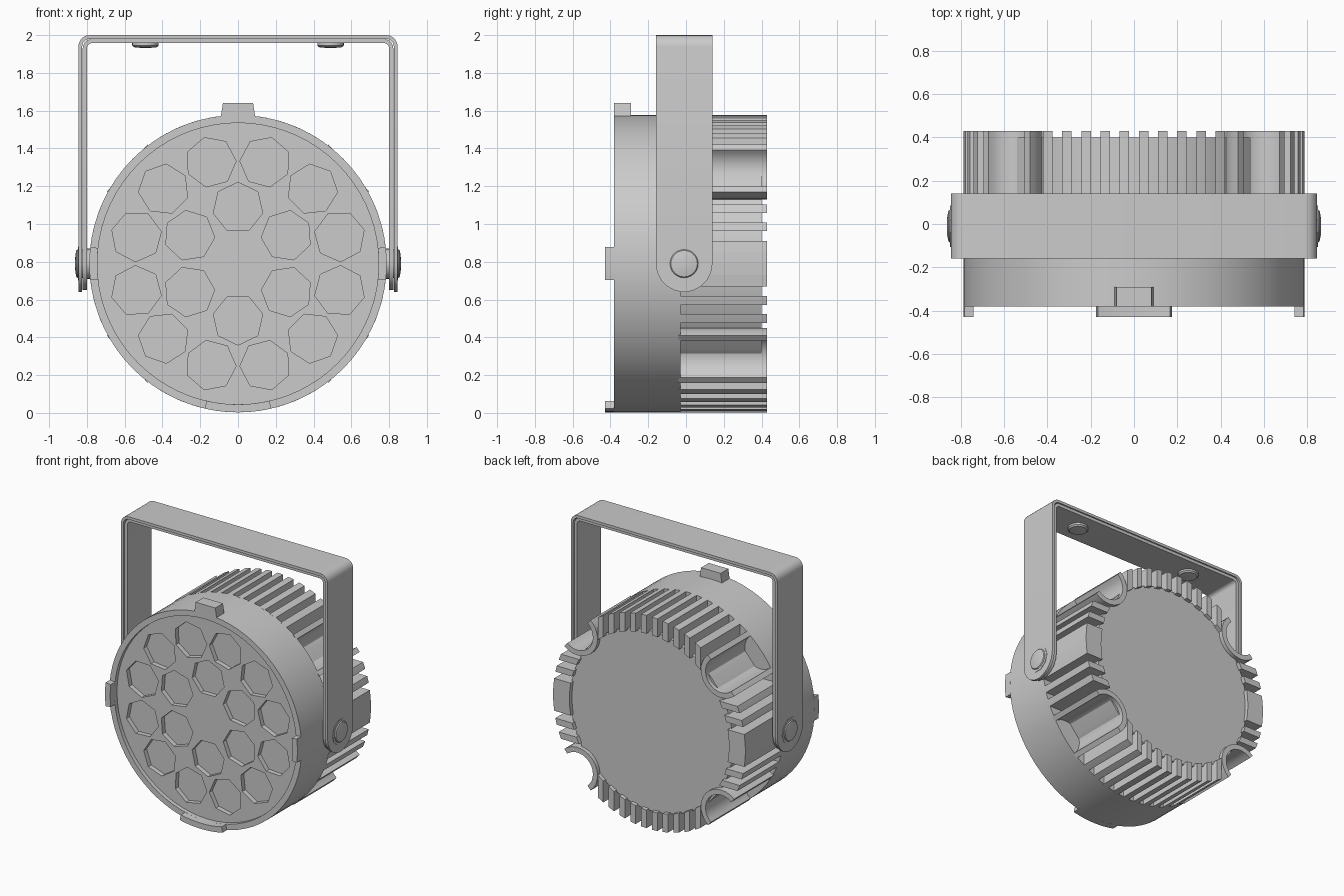
import bpy, bmesh
from math import sin, cos, pi, sqrt, radians, hypot
from mathutils import Vector

if "Cube" in bpy.data.objects:
    bpy.data.objects.remove(bpy.data.objects["Cube"])

CZ, R, CORE = 0.79, 0.787, 0.665   # lamp centre height, rim radius, heat sink core radius


def finish(name, bm, smooth=False):
    bmesh.ops.recalc_face_normals(bm, faces=bm.faces)
    me = bpy.data.meshes.new(name)
    bm.to_mesh(me)
    bm.free()
    ob = bpy.data.objects.new(name, me)
    bpy.context.collection.objects.link(ob)
    bpy.ops.object.select_all(action='DESELECT')
    ob.select_set(True)
    bpy.context.view_layer.objects.active = ob
    if smooth:
        bpy.ops.object.shade_smooth_by_angle(angle=radians(30))
    return ob


def loft(bm, loops):
    """Skin a list of closed loops and cap both ends."""
    vs = [[bm.verts.new(p) for p in lp] for lp in loops]
    for a, b in zip(vs, vs[1:]):
        for i in range(len(a)):
            j = (i + 1) % len(a)
            bm.faces.new((a[i], a[j], b[j], b[i]))
    bm.faces.new(vs[0])
    bm.faces.new(vs[-1])


def prism(bm, pts, y0, y1):
    """Extrude an outline (x, z relative to the lamp centre) along y."""
    loft(bm, [[(x, y, CZ + z) for x, z in pts] for y in (y0, y1)])


def lathe(name, profile, origin, axis, n=32):
    """Revolve (radius, offset) pairs about axis 0, 1 or 2."""
    u, v = [Vector([k == i for k in range(3)]) for i in range(3) if i != axis]
    w = Vector([k == axis for k in range(3)])
    o, bm = Vector(origin), bmesh.new()
    loft(bm, [[o + w * t + r * (u * cos(2 * pi * i / n) + v * sin(2 * pi * i / n))
               for i in range(n)] for r, t in profile])
    return finish(name, bm, True)


def polar(r, a):
    return (r * cos(a), r * sin(a))


# Front housing with recessed face
housing = lathe("front_housing", [(0.745, -0.35), (0.745, -0.38), (R, -0.38), (R, -0.03)],
                (0, 0, CZ), 1, 72)

# Lens pockets: outer ring of twelve, inner ring of six
bm = bmesh.new()
for count, rad, start in ((12, 0.557, 15), (6, 0.297, 30)):
    for k in range(count):
        a = radians(start) + 2 * pi * k / count
        cx, cz = polar(rad, a)
        prism(bm, [(cx + 0.134 * cos(a + 2 * pi * i / 7), cz + 0.134 * sin(a + 2 * pi * i / 7))
                   for i in range(7)], -0.40, -0.315)
cutter = finish("lens_cutter", bm)
cutter.hide_render = True
mod = housing.modifiers.new("lenses", 'BOOLEAN')
mod.operation, mod.solver, mod.object = 'DIFFERENCE', 'EXACT', cutter
bpy.context.view_layer.objects.active = housing
bpy.ops.object.modifier_apply(modifier=mod.name)
bpy.data.objects.remove(cutter)

# Raised rim tabs at left, right and bottom
bm = bmesh.new()
for mid, half in ((0, 6.4), (180, 6.4), (270, 12.9)):
    angs = [radians(mid + half * (i / 4 - 1)) for i in range(9)]
    prism(bm, [polar(R, a) for a in angs] + [polar(0.745, a) for a in reversed(angs)], -0.43, -0.375)
finish("rim_tabs", bm, True)

# Top catch
bm = bmesh.new()
prism(bm, [(-0.09, 0.76), (0.09, 0.76), (0.09, 0.785), (0.08, 0.85),
           (-0.08, 0.85), (-0.09, 0.785)], -0.38, -0.29)
finish("top_catch", bm)

# Heat sink core, dented by four corner grooves
GA, GR, GW = radians(40.7), 0.775, 0.127
groove_angles = (GA, pi - GA, pi + GA, -GA)
outline = []
for i in range(144):
    a = 2 * pi * i / 144
    r = CORE
    for g in groove_angles:
        d = GW ** 2 - (GR * sin(a - g)) ** 2
        if cos(a - g) > 0 and d > 0:
            r = min(r, GR * cos(a - g) - sqrt(d) + 0.005 + 0.01)
    outline.append(polar(r, a))
bm = bmesh.new()
prism(bm, outline, -0.05, 0.40)
finish("heat_sink_core", bm, True)

# Curved groove walls
bm = bmesh.new()
for g in groove_angles:
    cx, cz = polar(GR, g)
    arc = [g + pi / 2 + pi * i / 14 for i in range(15)]
    prism(bm, [(cx + GW * cos(a), cz + GW * sin(a)) for a in arc] +
          [(cx + 0.165 * cos(a), cz + 0.165 * sin(a)) for a in reversed(arc)], -0.04, 0.43)
finish("groove_walls", bm, True)


# Cooling fins: each reaches from the core out to the rim circle
def fin(bm, c, half, side, upright):
    ts = [c - half + 2 * half * i / 4 for i in range(5)]
    pts = [(t, side * sqrt(R * R - t * t)) for t in ts]
    inner = CORE - 0.012
    pts += [(t, side * sqrt(inner ** 2 - t * t)) for t in reversed(ts)]
    prism(bm, pts if upright else [(b, a) for a, b in pts], -0.04, 0.43)


bm = bmesh.new()
for side in (-1, 1):
    for k in range(10):
        fin(bm, 0.0885 * (k - 4.5), 0.022, side, True)
    for c in (-0.29, -0.195, 0.195, 0.29):
        fin(bm, c, 0.023, side, False)
    fin(bm, 0, 0.12, side, False)
finish("cooling_fins", bm)


# Double mounting bracket: strips with rounded feet
def half_path(x, top, rad, w):
    pts = [(x, CZ - w * cos(a), max(w * sin(a), 0.012)) for a in [pi / 2 * i / 5 for i in range(6)]]
    return pts + [(x - rad + rad * cos(a), top - rad + rad * sin(a), w)
                  for a in [pi / 2 * i / 5 for i in range(6)]]


def bracket(name, x, top, rad, w, t):
    outer, inner = half_path(x, top, rad, w), half_path(x - t, top - t, rad - t, w)
    loops = [[(p[0], -0.01 - p[2], p[1]), (p[0], -0.01 + p[2], p[1]),
              (q[0], -0.01 + q[2], q[1]), (q[0], -0.01 - q[2], q[1])]
             for p, q in zip(outer, inner)]
    mirrored = [[(-a, b, c) for a, b, c in lp] for lp in reversed(loops)]
    bm = bmesh.new()
    loft(bm, loops + mirrored)
    finish(name, bm, True)


bracket("outer_bracket", 0.845, 2.0, 0.06, 0.15, 0.02)
bracket("inner_bracket", 0.822, 1.98, 0.05, 0.14, 0.022)

# Pivot bolts, washers and the two studs under the bracket
for s, side in ((-1, "left"), (1, "right")):
    lathe(side + "_pivot_bolt", [(0.075, s * 0.74), (0.075, s * 0.85), (0.07, s * 0.856),
                                 (0.045, s * 0.861), (0.015, s * 0.863)], (0, -0.01, CZ), 0, 24)
    lathe(side + "_washer", [(0.095, s * 0.83), (0.095, s * 0.848)], (0, -0.01, CZ), 0, 10)
    lathe(side + "_spacer", [(0.08, s * 0.76), (0.08, s * 0.805)], (0, -0.01, CZ), 0, 24)
    lathe(side + "_bracket_stud", [(0.07, 1.965), (0.07, 1.945), (0.06, 1.936), (0.02, 1.932)],
          (s * 0.49, -0.01, 0), 2, 24)
